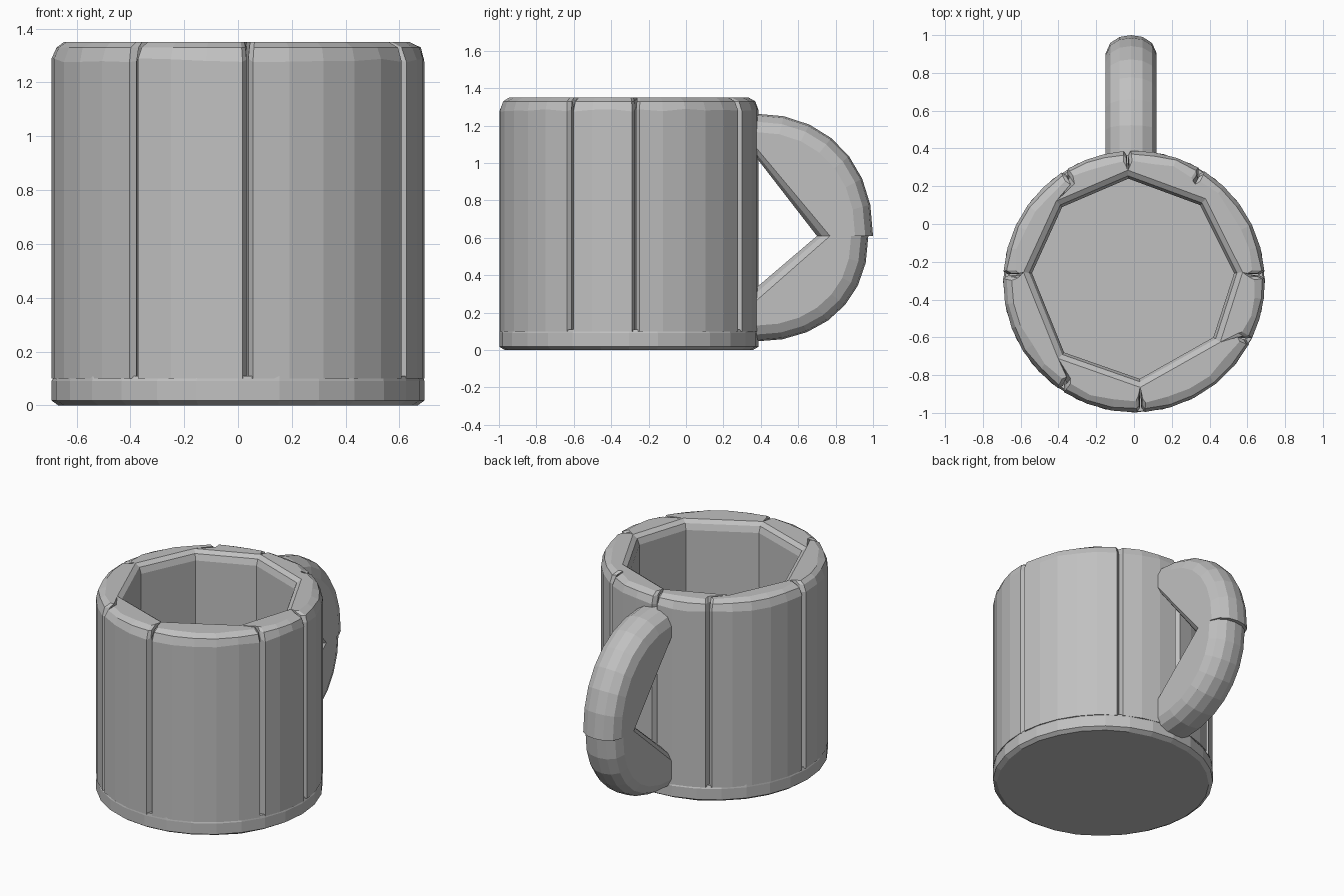
import bpy, bmesh, random
from math import sin, cos, atan2, radians, hypot, pi

random.seed(4)
cube = bpy.data.objects.get("Cube")
if cube:
    bpy.data.objects.remove(cube)

grey = bpy.data.materials.new("stone grey")
grey.use_nodes = True
grey.diffuse_color = (0.53, 0.53, 0.53, 1)
grey.node_tree.nodes["Principled BSDF"].inputs["Base Color"].default_value = grey.diffuse_color

CENTRE_Y = -0.305
RADIUS = 0.693
HEIGHT = 1.35
BASE_TOP = 0.11


def loft(name, rings):
    """Solid with flat faces through matching closed rings, capped at both ends."""
    bm = bmesh.new()
    loops = [[bm.verts.new(p) for p in ring] for ring in rings]
    count = len(loops[0])
    for low, high in zip(loops, loops[1:]):
        for i in range(count):
            j = (i + 1) % count
            bm.faces.new((low[i], low[j], high[j], high[i]))
    bm.faces.new(loops[0][::-1])
    bm.faces.new(loops[-1])
    bmesh.ops.recalc_face_normals(bm, faces=bm.faces)
    mesh = bpy.data.meshes.new(name)
    bm.to_mesh(mesh)
    bm.free()
    mesh.materials.append(grey)
    obj = bpy.data.objects.new(name, mesh)
    bpy.context.collection.objects.link(obj)
    return obj


def polar(radius, angle, z):
    return (radius * cos(angle), CENTRE_Y + radius * sin(angle), z)


# Base disc with a small chamfer underneath
def base_ring(radius, z, wobble=0.0):
    return [polar(radius - random.uniform(0, wobble), 2 * pi * i / 28, z) for i in range(28)]


loft("base", [base_ring(0.67, 0, 0.01), base_ring(RADIUS, 0.018),
              base_ring(RADIUS, 0.09), base_ring(RADIUS - 0.002, BASE_TOP, 0.012)])

# Wall staves: round outside, flat inside, with narrow seams between them
inner_corners = [(0.53, -0.26), (0.35, 0.10), (-0.03, 0.24), (-0.38, 0.09),
                 (-0.54, -0.26), (-0.37, -0.68), (0.03, -0.82), (0.42, -0.60)]
seam_angles = [3, 59, 93, 122, 177, 236, 273, 333]


def stave(index):
    nxt = (index + 1) % 8
    start = radians(seam_angles[index])
    end = radians(seam_angles[nxt])
    if end < start:
        end += 2 * pi
    middle = (start + end) / 2
    steps = max(3, round((end - start) / radians(11)))
    seam, chamfer = radians(0.3), radians(1.6)

    # Outer outline as radius and angle, corners cut back at the seams
    outline = [(RADIUS - 0.025, start + seam)]
    for i in range(steps + 1):
        t = i / steps
        outline.append((RADIUS, start + chamfer + t * (end - start - 2 * chamfer)))
    outline.append((RADIUS - 0.025, end - seam))

    def inner(corner, widen, z):
        x, y = corner[0], corner[1] - CENTRE_Y
        return polar(hypot(x, y) + widen, atan2(y, x), z)

    def ring(z, inset, widen, squeeze, wobble=0.0, drop=0.0):
        points = [polar(r - inset - random.uniform(0, wobble),
                        middle + (a - middle) * squeeze,
                        z - random.uniform(0, drop)) for r, a in outline]
        points.append(inner(inner_corners[nxt], widen, z))
        points.append(inner(inner_corners[index], widen, z))
        return points

    loft("wall_stave_%d" % (index + 1), [
        ring(BASE_TOP - 0.01, 0, 0, 1),
        ring(HEIGHT - 0.06, 0, 0, 1, drop=0.015),
        ring(HEIGHT - 0.02, 0.012, 0.015, 0.985, wobble=0.01),
        ring(HEIGHT, 0.045, 0.045, 0.97, wobble=0.02)])


for k in range(8):
    stave(k)

# Handle: two halves meeting at a V, rounded outside and chamfered inside
ROOT_Y, SPLIT_Z = 0.36, 0.61
sections = [(-1, 0.85, 1), (-0.82, 0.935, 0.4), (-0.45, 0.985, 0), (0, 1, 0),
            (0.45, 0.985, 0), (0.82, 0.935, 0.4), (1, 0.85, 1)]


def handle_half(name, reach, rise, wall_z, wall_z_side):
    rings = []
    for side, scale, cut in sections:
        x = -0.015 + 0.135 * side
        ring = []
        for i in range(8):
            a = pi / 2 * i / 7
            ring.append((x, ROOT_Y + reach * scale * max(0, sin(a)) ** 0.91,
                         SPLIT_Z + rise * scale * max(0, cos(a)) ** 0.91))
        ring.append((x, 0.70 + 0.07 * cut, SPLIT_Z))
        ring.append((x, ROOT_Y, wall_z + (wall_z_side - wall_z) * cut))
        rings.append(ring)
    loft(name, rings)


handle_half("handle_upper", 0.64, 0.655, 1.05, 1.10)
handle_half("handle_lower", 0.615, -0.565, 0.32, 0.25)
